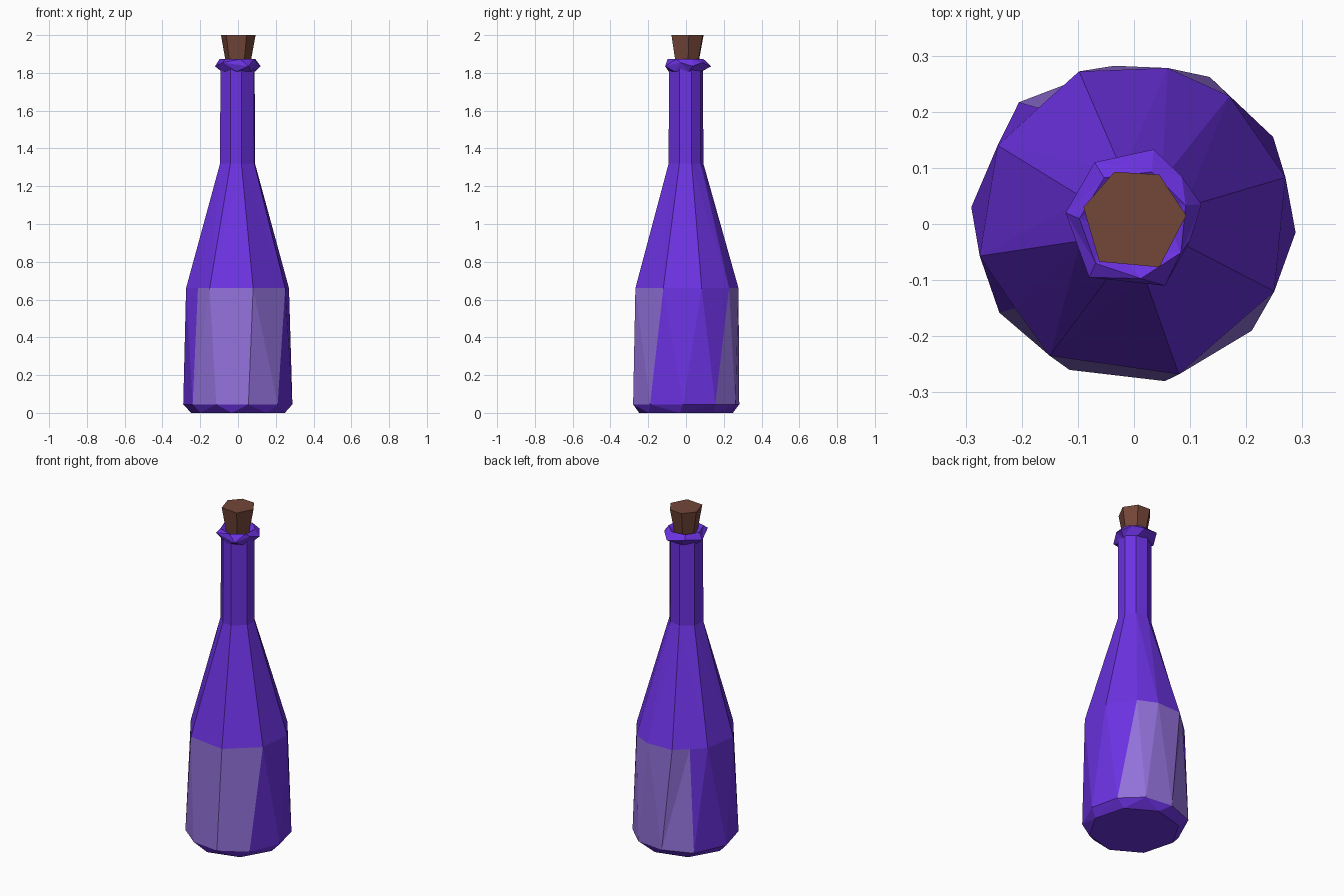
import bpy, math

if "Cube" in bpy.data.objects:
    bpy.data.objects.remove(bpy.data.objects["Cube"])


def material(name, rgb):
    m = bpy.data.materials.new(name)
    m.diffuse_color = (*rgb, 1.0)
    m.use_nodes = True
    m.node_tree.nodes["Principled BSDF"].inputs["Base Color"].default_value = m.diffuse_color
    return m


purple = material("purple_glass", (0.150, 0.032, 0.760))
label = material("label_lilac", (0.290, 0.165, 0.700))
brown = material("cork_brown", (0.175, 0.062, 0.040))


def ang(p):
    return math.atan2(p[1], p[0]) % math.tau


def ring(points, z, s=1.0):
    """Flat ring of points, sorted around the axis."""
    return sorted(((x * s, y * s, z) for x, y in points), key=ang)


def circle(n, r, turn=0.0):
    return [(r * math.cos(math.tau * i / n + math.radians(turn)),
             r * math.sin(math.tau * i / n + math.radians(turn))) for i in range(n)]


def loft(name, rings, mats, bottom=True, top=True, closed=False, rule=None):
    """Zip uneven rings together with triangles, advancing by angle."""
    verts, ids, faces, bands = [], [], [], []
    for r in rings:
        ids.append(list(range(len(verts), len(verts) + len(r))))
        verts += r
    pairs = list(zip(ids, ids[1:]))
    if closed:
        pairs.append((ids[-1], ids[0]))
    for band, (a, b) in enumerate(pairs):
        na, nb, i, j = len(a), len(b), 0, 0

        def at(k, n, loop):
            return ang(verts[loop[k % n]]) + math.tau * (k // n)

        while i < na or j < nb:
            if j >= nb or (i < na and at(i + 1, na, a) <= at(j + 1, nb, b)):
                faces.append((a[i % na], a[(i + 1) % na], b[j % nb]))
                i += 1
            else:
                faces.append((a[i % na], b[(j + 1) % nb], b[j % nb]))
                j += 1
            bands.append(band)
    if bottom:
        faces.append(tuple(reversed(ids[0])))
        bands.append(-1)
    if top:
        faces.append(tuple(ids[-1]))
        bands.append(-1)
    me = bpy.data.meshes.new(name)
    me.from_pydata(verts, [], faces)
    for m in mats:
        me.materials.append(m)
    if rule:
        for p, band in zip(me.polygons, bands):
            p.material_index = rule(band, [math.degrees(ang(verts[v])) for v in p.vertices])
    me.update()
    ob = bpy.data.objects.new(name, me)
    bpy.context.collection.objects.link(ob)
    return ob


# Bottle: base, widest ring, shoulder ring, neck
widest = [(-.29, .03), (-.205, .217), (-.035, .282), (.135, .262), (.248, .155),
          (.288, -.015), (.21, -.19), (.055, -.28), (-.115, -.26), (-.24, -.158)]
shoulder = [(-.098, .272), (.06, .278), (.17, .228), (.27, .083), (.25, -.12), (.08, -.268),
            (-.15, -.235), (-.212, -.15), (-.275, -.057), (-.243, .14), (-.17, .207)]
neck = [(-.04, -.087), (.018, -.092), (.086, -.035), (.09, .03), (.05, .078),
        (-.02, .092), (-.088, .045), (-.095, -.03)]


# Label on the front and back sectors of the body band
def label_rule(band, degs):
    if band != 1:
        return 0
    return int(any(all(lo < d < hi for d in degs) for lo, hi in ((213, 335), (31, 134))))


loft("bottle", [ring(circle(8, .25, 22.5 + 15), 0), ring(widest, .045), ring(shoulder, .66),
                ring(neck, 1.32), ring(neck, 1.82, .98)],
     [purple, label], rule=label_rule)

# Faceted lip around the mouth
lip = [(-.07, .11), (.035, .133), (.085, .085), (.12, .035), (.10, -.03),
       (.055, -.11), (-.08, -.095), (-.122, .02)]
outer = [(x, y, z + (.012 if i % 2 else -.008)) for i, (x, y, z) in enumerate(ring(lip, 1.843))]
loft("lip", [ring(circle(7, .092, 10), 1.808), outer, ring(circle(7, .098, 20), 1.873),
             ring(circle(6, .06, 5), 1.85)], [purple], bottom=False, top=False, closed=True)

# Tapered cork stopper
cork = [(-.09, .03), (-.035, .093), (.045, .088), (.093, .015), (.045, -.077), (-.062, -.067)]
loft("cork", [ring(cork, 1.825, .66), ring(cork, 2.0)], [brown])
